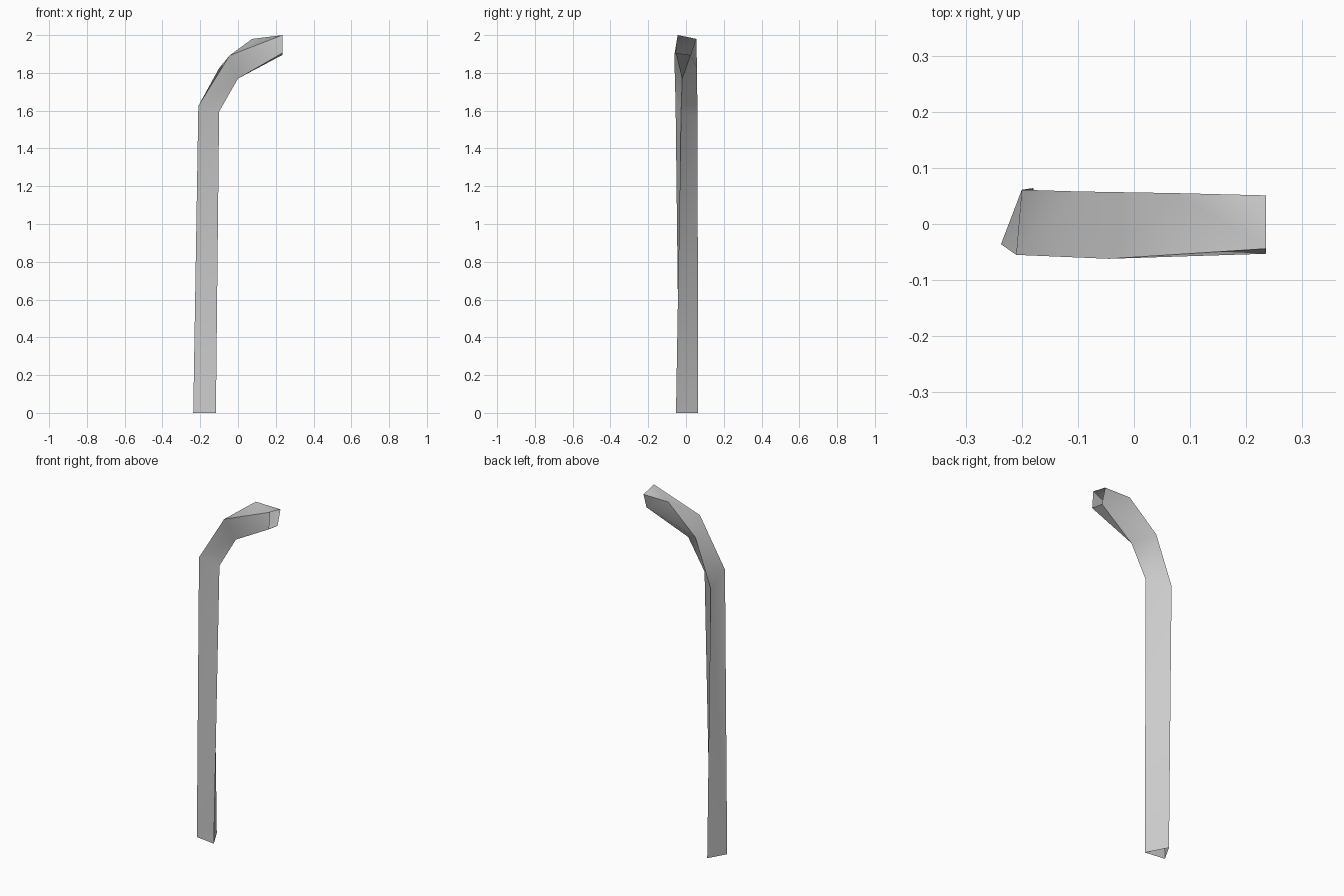
import bpy
import bmesh
import math

cube = bpy.data.objects.get("Cube")
if cube:
    bpy.data.objects.remove(cube, do_unlink=True)

# Pale grey material
grey = bpy.data.materials.new("pale grey")
grey.use_nodes = True
colour = (0.6, 0.6, 0.6, 1)
grey.diffuse_color = colour
grey.node_tree.nodes["Principled BSDF"].inputs["Base Color"].default_value = colour

bm = bmesh.new()


def ring(*points):
    return [bm.verts.new(p) for p in points]


def skin(lower, upper):
    """Join two rings of equal length with side faces."""
    for i in range(len(lower)):
        j = (i + 1) % len(lower)
        bm.faces.new((lower[i], lower[j], upper[j], upper[i]))


# Triangular post: outer, inner and back corners
foot = ring((-0.237, -0.036, 0), (-0.117, -0.053, 0), (-0.18, 0.064, 0))
shoulder = ring((-0.21, -0.055, 1.625), (-0.1, -0.026, 1.595), (-0.2, 0.061, 1.555))
elbow = ring((-0.045, -0.062, 1.892), (0, -0.02, 1.77), (-0.1, 0.058, 1.825))
skin(foot, shoulder)
skin(shoulder, elbow)

# Arm widening from the triangular elbow to a four-sided open tip
front, under, back = elbow
crest, = ring((0.075, 0.055, 1.98))
tip = ring((0.235, -0.044, 2.0), (0.235, -0.053, 1.905),
           (0.235, 0.024, 1.895), (0.235, 0.051, 1.98))
top_front, low_front, low_back, top_back = tip
for face in (
    (front, under, low_front, top_front),
    (under, low_back, low_front),
    (under, back, low_back),
    (back, crest, low_back),
    (crest, top_back, low_back),
    (front, crest, back),
    (front, top_front, crest),
    (crest, top_front, top_back),
):
    bm.faces.new(face)

bmesh.ops.triangulate(bm, faces=[f for f in bm.faces if len(f.verts) > 3])
bmesh.ops.recalc_face_normals(bm, faces=bm.faces)

mesh = bpy.data.meshes.new("bent_post")
bm.to_mesh(mesh)
bm.free()
mesh.materials.append(grey)
post = bpy.data.objects.new("bent_post", mesh)
bpy.context.collection.objects.link(post)

# Smooth bends, sharp long edges
bpy.ops.object.select_all(action="DESELECT")
post.select_set(True)
bpy.context.view_layer.objects.active = post
bpy.ops.object.shade_smooth_by_angle(angle=math.radians(50))
